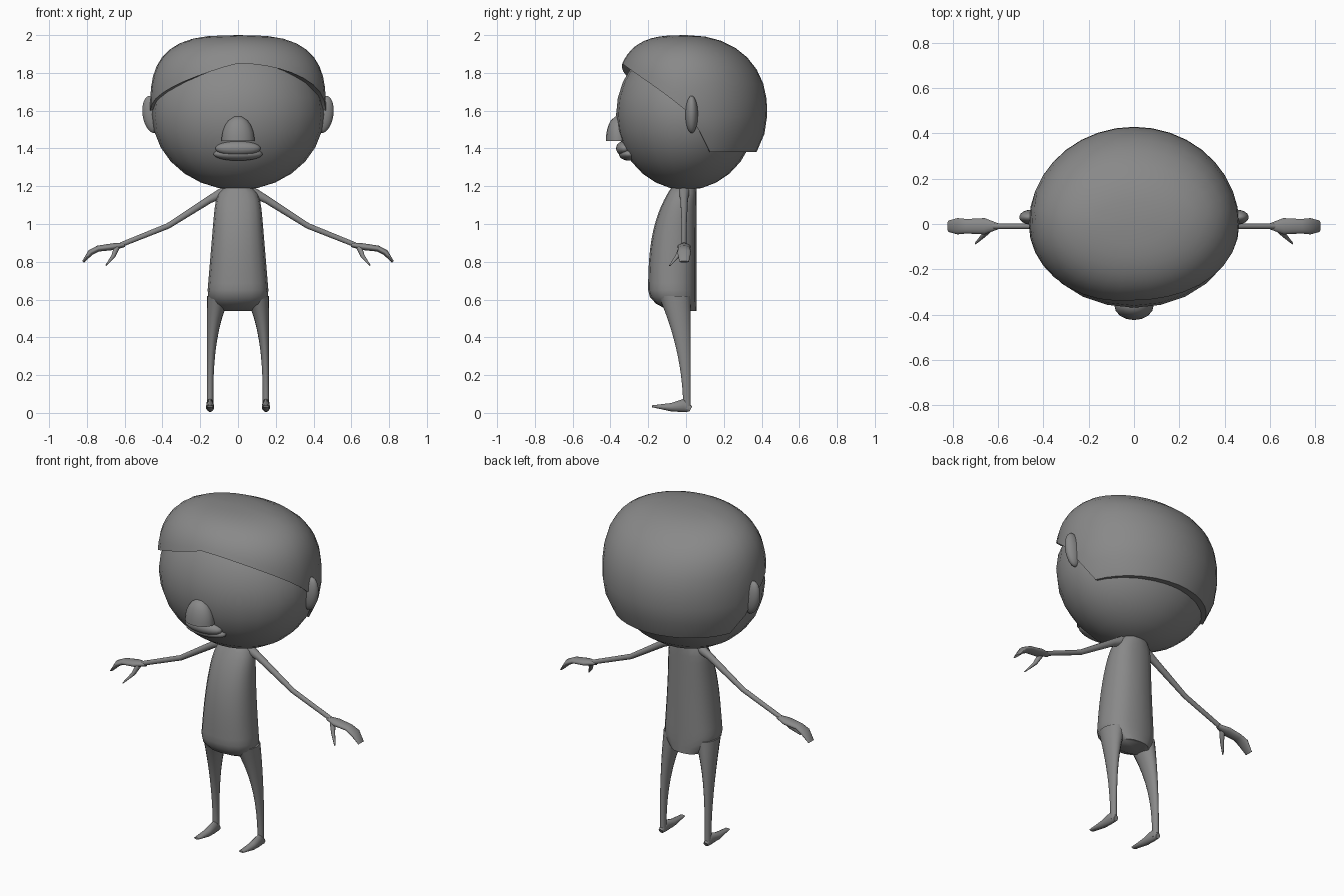
import bpy, bmesh
from math import sin, cos, pi, radians, copysign
from mathutils import Vector

cube = bpy.data.objects.get("Cube")
if cube:
    bpy.data.objects.remove(cube)

# One plain grey for the whole figure
grey = bpy.data.materials.new("plain_grey")
grey.use_nodes = True
grey.diffuse_color = (.25, .25, .25, 1)
grey.node_tree.nodes["Principled BSDF"].inputs["Base Color"].default_value = grey.diffuse_color

ACROSS = Vector((1, 0, 0))
DEPTH = Vector((0, 1, 0))
UP = Vector((0, 0, 1))


def finish(bm, name):
    """Turn a bmesh into a grey, smooth shaded object."""
    bmesh.ops.recalc_face_normals(bm, faces=bm.faces)
    mesh = bpy.data.meshes.new(name)
    bm.to_mesh(mesh)
    bm.free()
    mesh.materials.append(grey)
    obj = bpy.data.objects.new(name, mesh)
    bpy.context.collection.objects.link(obj)
    bpy.ops.object.select_all(action='DESELECT')
    obj.select_set(True)
    bpy.context.view_layer.objects.active = obj
    bpy.ops.object.shade_smooth_by_angle(angle=radians(50))
    return obj


def skin(bm, loops):
    """Bridge neighbouring vertex loops with quads."""
    for lower, upper in zip(loops, loops[1:]):
        count = len(lower)
        for i in range(count):
            j = (i + 1) % count
            bm.faces.new((lower[i], lower[j], upper[j], upper[i]))


def add_loop(bm, centre, u, v, power=1):
    """Add one rounded ring spanned by the half axes u and v."""
    def soften(value):
        return copysign(abs(value) ** power, value)
    turns = [2 * pi * i / 16 for i in range(16)]
    return [bm.verts.new(centre + u * soften(cos(a)) + v * soften(sin(a))) for a in turns]


def close(bm, loops, name):
    skin(bm, loops)
    bm.faces.new(loops[0])
    bm.faces.new(loops[-1])
    return finish(bm, name)


def column(name, bottom, top, steps, shape, power=1):
    """Stack level rings; shape(t) gives centre x, centre y, half width, half depth."""
    bm = bmesh.new()
    loops = []
    for k in range(steps + 1):
        t = k / steps
        x, y, width, depth = shape(t)
        centre = Vector((x, y, bottom + (top - bottom) * t))
        loops.append(add_loop(bm, centre, ACROSS * width, DEPTH * depth, power))
    return close(bm, loops, name)


def tube(name, path, widths, thicks, u):
    """Sweep an oval along a path, its width lying along u."""
    bm = bmesh.new()
    points = [Vector(p) for p in path]
    loops = []
    for k, (point, width, thick) in enumerate(zip(points, widths, thicks)):
        ahead = points[min(k + 1, len(points) - 1)]
        behind = points[max(k - 1, 0)]
        v = (ahead - behind).cross(u).normalized()
        loops.append(add_loop(bm, point, u * width, v * thick))
    return close(bm, loops, name)


def ball(name, location, scale, tilt=0):
    bm = bmesh.new()
    bmesh.ops.create_uvsphere(bm, u_segments=24, v_segments=14, radius=1)
    bmesh.ops.scale(bm, vec=scale, verts=bm.verts)
    obj = finish(bm, name)
    obj.location = location
    obj.rotation_euler.y = tilt
    return obj


# Head, nose and lips
def nose_shape(t):
    dome = (1.05 - t * t) ** .5
    return 0, -.36, .085 * dome, .063 * dome


ball("head", (0, 0, 1.58), (.455, .37, .4))
column("nose", 1.44, 1.57, 6, nose_shape)
ball("upper_lip", (0, -.325, 1.4), (.12, .045, .04))
ball("lower_lip", (0, -.3, 1.37), (.13, .055, .035))


# Hair: a swept fringe in front, dropping behind the ears to a level nape
def hairline(angle):
    turn = abs(angle) / 90
    if turn < 1:
        sweep = 2 if angle > 0 else 1.15
        return 1.85 - turn ** sweep / 4
    return max(1.38, 1.6 - (turn - 1))


def hair_point(angle, z, shrink=1):
    """Boxy crown in front, rounder at the back and below."""
    s, c = sin(radians(angle)), cos(radians(angle))
    rise = min(1, abs(z - 1.6) / .4)

    def bulge(power):
        return (1 - rise ** power) ** (1 / power)
    boxy = 3 if z > 1.6 else 2.2
    depth = .37 * bulge(boxy) if c > 0 else .43 * bulge(2.2)
    return Vector((.465 * bulge(boxy) * s * shrink, -depth * c * shrink, z))


def build_hair(segments=36, rows=10):
    bm = bmesh.new()
    angles = [360 * i / segments - 180 for i in range(segments)]
    # Tucked under rim, then rows that crowd together near the crown
    loops = [[bm.verts.new(hair_point(a, hairline(a) + .01, .86)) for a in angles]]
    for k in range(rows):
        rise = sin(pi / 2 * k / rows)
        loops.append([bm.verts.new(hair_point(a, hairline(a) + (2 - hairline(a)) * rise))
                      for a in angles])
    skin(bm, loops)
    crown = bm.verts.new((0, 0, 2))
    for i in range(segments):
        bm.faces.new((loops[-1][i], loops[-1][(i + 1) % segments], crown))
    finish(bm, "hair")


build_hair()


# Torso: flat back, round belly, narrow neck
def torso_shape(t):
    under = (1 - .7 * max(0, 1 - 6 * t) ** 2) ** .5
    neck = 1 - .4 * t ** 20
    depth = .128 * under * (1 - t ** 3.5 / 2)
    return 0, .055 - depth, (.17 - .055 * t) * under * neck, depth


column("torso", .54, 1.2, 18, torso_shape, power=.85)

# Ears and limbs on both sides
for label, side in (("left", 1), ("right", -1)):
    def mirrored(points):
        return [(side * x, y, z) for x, y, z in points]

    def leg_shape(t):
        width = .017 + .045 * t ** 3
        depth = .02 + .065 * t * t
        return side * (.165 - width), .025 - depth, width, depth

    ball(label + "_ear", (side * .455, .03, 1.58), (.05, .033, .1), side * .15)
    column(label + "_leg", .02, .62, 10, leg_shape)

    foot_path = [(.148, .025, .02), (.148, -.01, .04), (.148, -.08, .03), (.148, -.18, .035)]
    tube(label + "_foot", mirrored(foot_path), (.014, .02, .022, .016),
         (.015, .036, .022, .005), ACROSS)

    arm_path = [(.07, -.01, 1.17), (.15, -.01, 1.13), (.37, -.01, .99), (.62, -.01, .89)]
    tube(label + "_arm", mirrored(arm_path), (.03, .02, .013, .013),
         (.03, .02, .015, .013), DEPTH)

    hand_path = [(.6, -.01, .89), (.66, -.01, .88), (.74, -.01, .87), (.78, -.01, .85),
                 (.82, -.01, .8)]
    tube(label + "_hand", mirrored(hand_path), (.013, .036, .032, .036, .025),
         (.012, .018, .016, .016, .006), DEPTH)

    thumb_path = [(.64, -.02, .88), (.66, -.045, .83), (.7, -.085, .78)]
    tube(label + "_thumb", mirrored(thumb_path), (.018, .013, .005), (.016, .011, .003), DEPTH)
